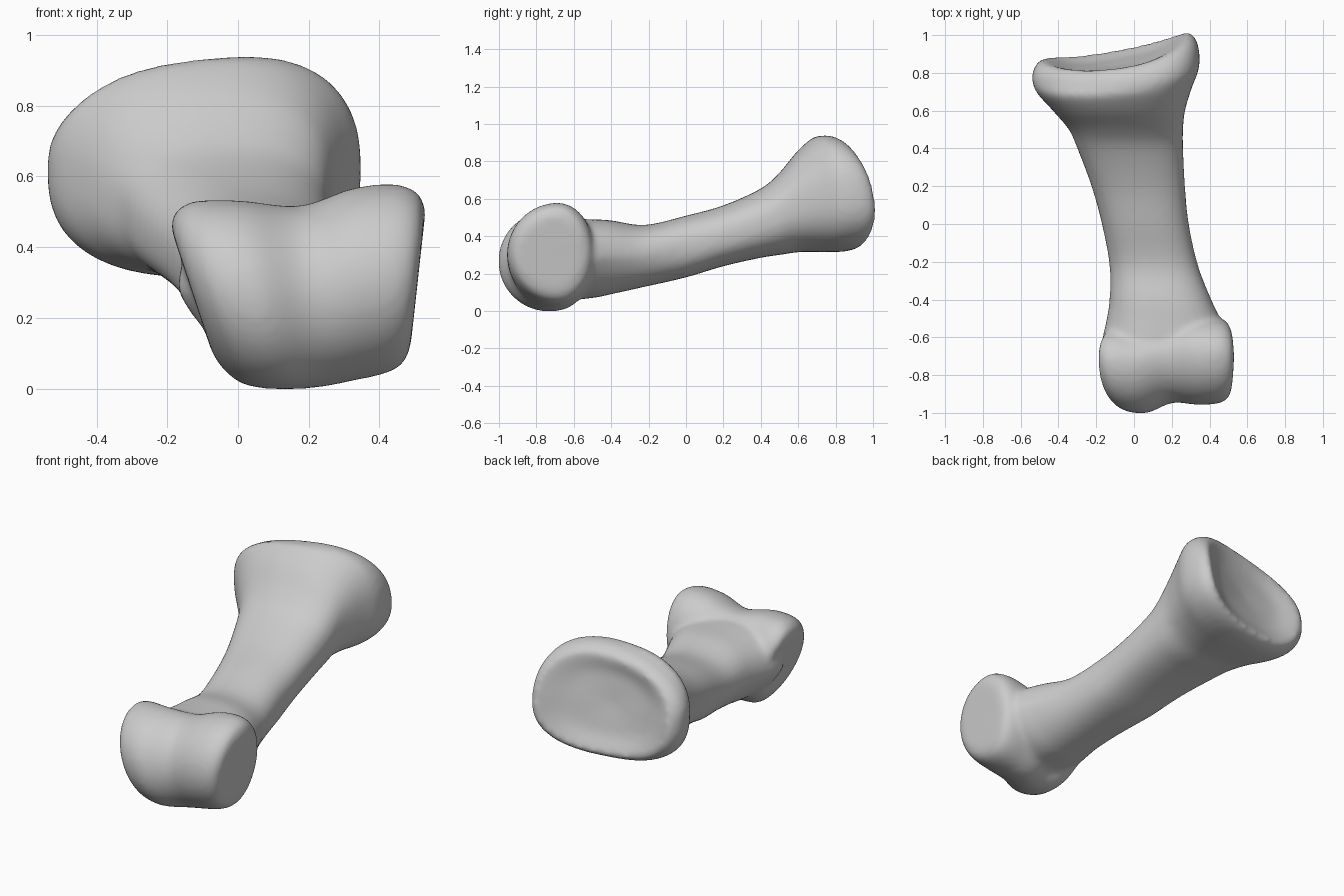
import bpy, bmesh
from math import cos, sin, pi, copysign

cube = bpy.data.objects.get("Cube")
if cube:
    bpy.data.objects.remove(cube)

SEGMENTS = 48


def refine(rows, steps=4):
    """Smoothly interpolate between station rows (Catmull-Rom)."""
    out = []
    for i in range(len(rows) - 1):
        quad = rows[max(i - 1, 0)], rows[i], rows[i + 1], rows[min(i + 2, len(rows) - 1)]
        for s in range(steps):
            t = s / steps
            out.append([b + 0.5 * t * (c - a + t * (2*a - 5*b + 4*c - d + t * (3*(b - c) + d - a)))
                        for a, b, c, d in zip(*quad)])
    return out + [rows[-1]]


def loft(bm, rings):
    """Skin closed rings of points and cap both ends."""
    loops = [[bm.verts.new(point) for point in ring] for ring in rings]
    for near, far in zip(loops, loops[1:]):
        for i in range(SEGMENTS):
            j = (i + 1) % SEGMENTS
            bm.faces.new((near[i], near[j], far[j], far[i]))
    bm.faces.new(loops[0])
    bm.faces.new(loops[-1])


def power(value, exponent):
    return copysign(abs(value) ** exponent, value)


def angles():
    return [2 * pi * i / SEGMENTS for i in range(SEGMENTS)]


def shaft_ring(y, x_min, x_max, z_min, z_max, skew, scale):
    """Rounded box section: narrower underneath at the front, slanted at the socket rim."""
    lean = 0.18 * max(-y, 0)
    ring = []
    for angle in angles():
        exponent = 0.84 if sin(angle) > 0 else 0.78
        u = power(cos(angle), exponent) * scale
        v = power(sin(angle), exponent) * scale
        x = (x_min + x_max) / 2 + u * (x_max - x_min) / 2
        z = (z_min + z_max) / 2 + v * (z_max - z_min) / 2
        x -= lean * u * max(-v, 0)
        z += 0.06 * min(skew * 2, 1) * u * max(v, 0)
        across, height = x + 0.1, z - 0.62
        slant = 0.18 * (across - height) + 0.1 * across ** 2 - 0.7 * height ** 2
        ring.append((x, y + skew * slant, z))
    return ring


def knuckle_ring(across, centre_y, centre_z, radius):
    """Round slice of the knuckle, wider at the top and shallower behind."""
    ring = []
    for angle in angles():
        depth = radius * (0.72 if cos(angle) > 0 else 1)
        z = centre_z + radius * sin(angle)
        left, right = -0.04 - 0.33 * z, 0.475 + 0.11 * z
        ring.append((left + across * (right - left), centre_y + depth * cos(angle), z))
    return ring


# Shaft stations: y, x min, x max, z min, z max
shaft = [
    (-0.76, -0.1, 0.44, 0.1, 0.44),
    (-0.66, -0.17, 0.5, 0.06, 0.49),
    (-0.5, -0.145, 0.455, 0.07, 0.49),
    (-0.4, -0.13, 0.41, 0.09, 0.485),
    (-0.22, -0.13, 0.34, 0.13, 0.46),
    (0, -0.17, 0.29, 0.18, 0.51),
    (0.2, -0.225, 0.27, 0.24, 0.565),
    (0.4, -0.3, 0.26, 0.285, 0.655),
    (0.5, -0.345, 0.26, 0.3, 0.74),
    (0.6, -0.43, 0.27, 0.315, 0.86),
    (0.7, -0.51, 0.305, 0.315, 0.925),
]
# Socket rim rolling over into the hollow: y, skew, scale
socket = [
    (0.79, 0.5, 1), (0.875, 0.85, 0.975), (0.92, 1, 0.88), (0.905, 1, 0.77),
    (0.865, 1, 0.55), (0.845, 1, 0.27), (0.835, 1, 0.03),
]
# Twin-lobed knuckle: position across, centre y, centre z, radius
knuckle = [
    (0, -0.7, 0.28, 0.175),
    (0.03, -0.71, 0.275, 0.22),
    (0.12, -0.725, 0.27, 0.26),
    (0.3, -0.735, 0.265, 0.267),
    (0.52, -0.69, 0.26, 0.257),
    (0.72, -0.685, 0.295, 0.272),
    (0.88, -0.685, 0.31, 0.268),
    (0.97, -0.69, 0.31, 0.24),
    (1, -0.7, 0.31, 0.19),
]

stations = [(*row, 2 * max(row[0] - 0.6, 0), 1) for row in shaft]
stations += [(y, -0.54, 0.347, 0.315, 0.93, skew, scale) for y, skew, scale in socket]

bm = bmesh.new()
loft(bm, [shaft_ring(*row) for row in refine(stations)])
loft(bm, [knuckle_ring(*row) for row in refine(knuckle)])
bmesh.ops.recalc_face_normals(bm, faces=bm.faces)
mesh = bpy.data.meshes.new("toe_bone")
bm.to_mesh(mesh)
bm.free()
bone = bpy.data.objects.new("toe_bone", mesh)
bpy.context.collection.objects.link(bone)

# Bone material
grey = bpy.data.materials.new("bone_grey")
grey.use_nodes = True
colour = (0.6, 0.6, 0.6, 1)
grey.diffuse_color = colour
grey.node_tree.nodes["Principled BSDF"].inputs["Base Color"].default_value = colour
mesh.materials.append(grey)

# Fuse the parts into one smooth skin
remesh = bone.modifiers.new("fuse", "REMESH")
remesh.mode = "VOXEL"
remesh.voxel_size = 0.016
remesh.use_smooth_shade = True
soften = bone.modifiers.new("soften", "SMOOTH")
soften.factor = 0.5
soften.iterations = 10
mesh.shade_smooth()
